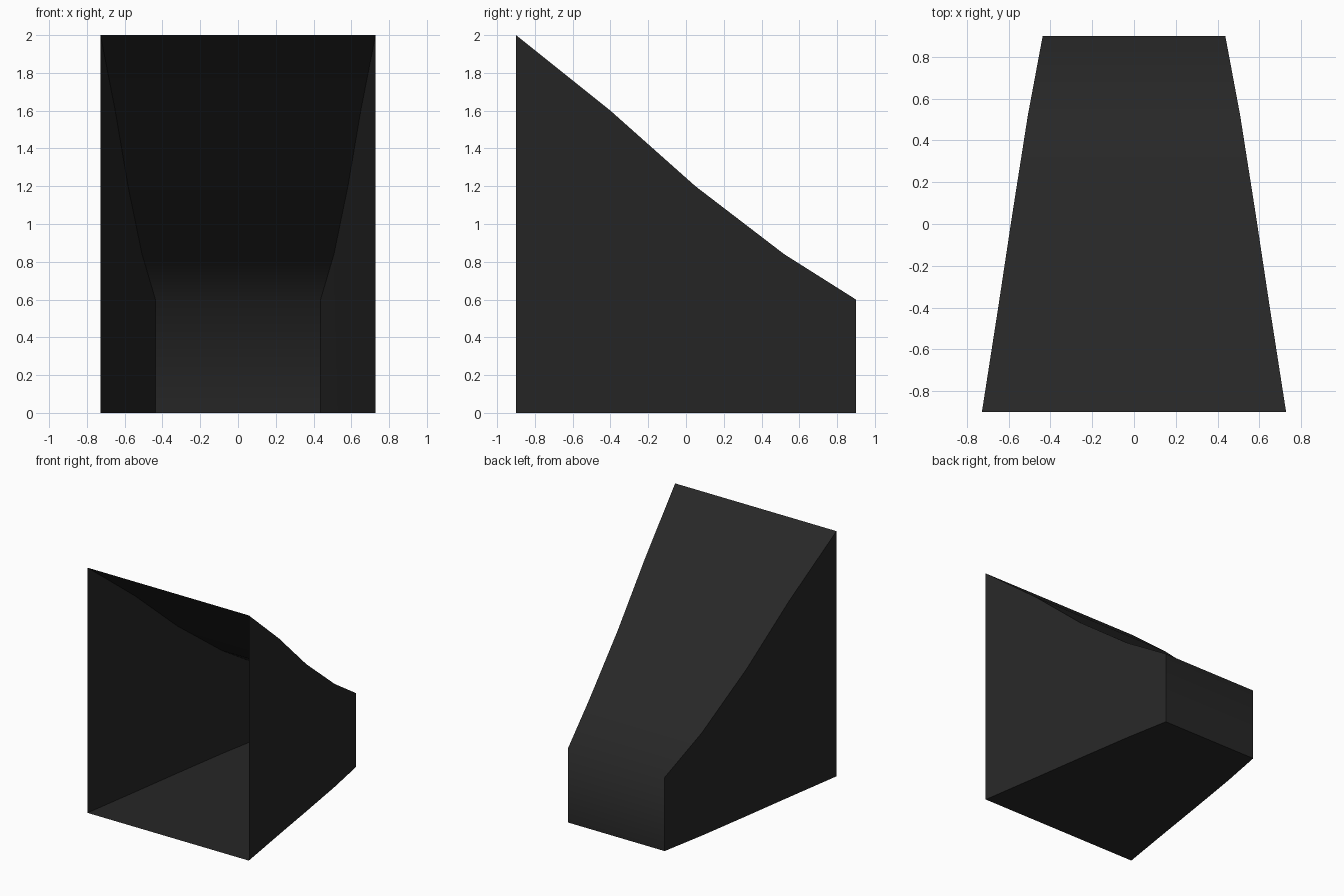
import bpy, bmesh

if "Cube" in bpy.data.objects:
    bpy.data.objects.remove(bpy.data.objects["Cube"])

# One near-black colour for the whole hood
black = bpy.data.materials.new("matte black")
black.diffuse_color = (0.02, 0.02, 0.02, 1)
black.use_nodes = True
black.node_tree.nodes["Principled BSDF"].inputs["Base Color"].default_value = black.diffuse_color

# Cross-sections from the open front to the closed back: y, half width, height
sections = [(-0.90, 0.728, 2.00), (-0.40, 0.650, 1.60), (0.05, 0.582, 1.20),
            (0.52, 0.508, 0.84), (0.90, 0.437, 0.60)]

bm = bmesh.new()
rings = [[bm.verts.new(p) for p in ((-w, y, 0), (w, y, 0), (w, y, h), (-w, y, h))]
         for y, w, h in sections]

# Thin shell: floor, two sides and sloping roof
for a, b in zip(rings, rings[1:]):
    for i in range(4):
        j = (i + 1) % 4
        bm.faces.new((a[i], a[j], b[j], b[i]))

# Back wall closes the narrow end, the front stays open
bm.faces.new(rings[-1][::-1])
bmesh.ops.recalc_face_normals(bm, faces=bm.faces)
# The roof must point up
roof = max(bm.faces, key=lambda f: f.calc_center_median().z)
if roof.normal.z < 0:
    bmesh.ops.reverse_faces(bm, faces=bm.faces)

# Smooth roof flowing into the back wall, crisp side and floor edges
for f in bm.faces:
    f.smooth = True
for e in bm.edges:
    if len(e.link_faces) == 2 and e.calc_face_angle() > 1.1:
        e.smooth = False

mesh = bpy.data.meshes.new("tapered_hood")
bm.to_mesh(mesh)
bm.free()
mesh.materials.append(black)
hood = bpy.data.objects.new("tapered_hood", mesh)
bpy.context.collection.objects.link(hood)
